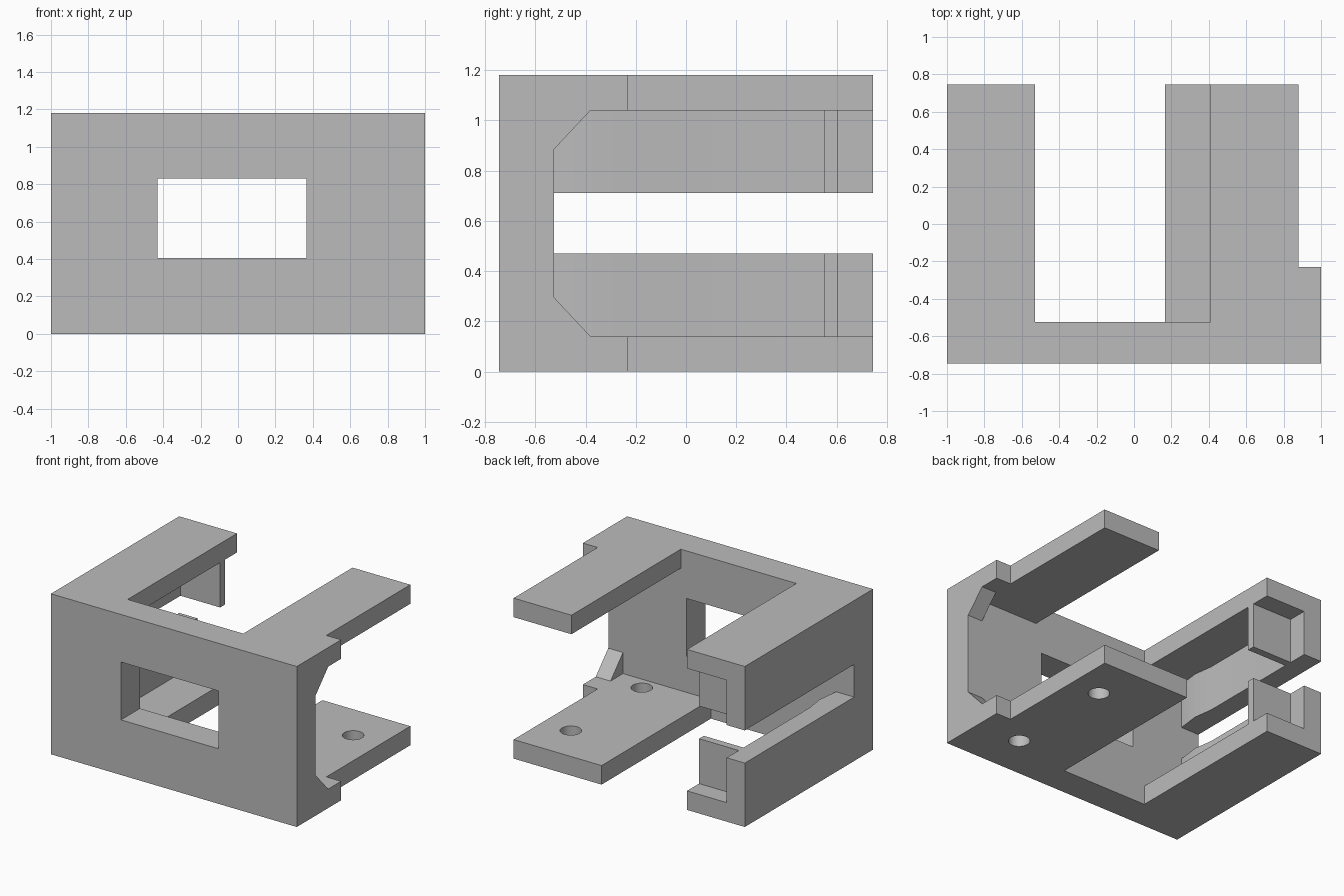
import bpy, bmesh, math
from mathutils import Vector

cube = bpy.data.objects.get("Cube")
if cube:
    bpy.data.objects.remove(cube, do_unlink=True)

grey = bpy.data.materials.new("plain_grey")
grey.use_nodes = True
COLOUR = (0.5, 0.5, 0.5, 1)
grey.diffuse_color = COLOUR
grey.node_tree.nodes["Principled BSDF"].inputs["Base Color"].default_value = COLOUR

# Overall size and shared levels
BACK, FRONT, HEIGHT = 0.745, -0.745, 1.18
PANEL = -0.525            # rear face of the front panel
FLOOR, CEILING = 0.14, 1.04
WALL, ARM, OUT = -0.853, -0.53, 1.3


def prism(name, outline, low, high, axis="z"):
    """Extrude a closed outline along x (outline in y, z) or z (outline in x, y)."""
    def place(a, b, depth):
        return Vector((depth, a, b)) if axis == "x" else Vector((a, b, depth))
    bm = bmesh.new()
    face = bm.faces.new([bm.verts.new(place(a, b, low)) for a, b in outline])
    new = bmesh.ops.extrude_face_region(bm, geom=[face])["geom"]
    shift = place(0, 0, high - low)
    bmesh.ops.translate(bm, vec=shift,
                        verts=[v for v in new if isinstance(v, bmesh.types.BMVert)])
    bmesh.ops.recalc_face_normals(bm, faces=bm.faces)
    mesh = bpy.data.meshes.new(name)
    bm.to_mesh(mesh)
    bm.free()
    mesh.materials.append(grey)
    obj = bpy.data.objects.new(name, mesh)
    bpy.context.collection.objects.link(obj)
    return obj


def box(name, x0, x1, y0, y1, z0, z1):
    return prism(name, [(x0, y0), (x1, y0), (x1, y1), (x0, y1)], z0, z1)


def cut(body, cutter):
    cutter.hide_render = True
    mod = body.modifiers.new(cutter.name, "BOOLEAN")
    mod.operation, mod.solver, mod.object = "DIFFERENCE", "EXACT", cutter
    bpy.context.view_layer.update()
    graph = bpy.context.evaluated_depsgraph_get()
    mesh = bpy.data.meshes.new_from_object(body.evaluated_get(graph))
    body.modifiers.clear()
    body.data = mesh
    bpy.data.objects.remove(cutter, do_unlink=True)


bracket = box("bracket_body", -1, 1, FRONT, BACK, 0, HEIGHT)

# Inner chamber, leaving the side wall with its slight swelling and the rear lip
cut(bracket, prism("chamber_cutter", [
    (0.88, PANEL), (0.88, OUT), (WALL, OUT), (WALL, 0.605), (ARM, 0.605),
    (ARM, 0.55), (WALL, 0.55), (WALL, -0.22), (WALL + 0.02, -0.36),
    (WALL, PANEL)], FLOOR, CEILING))

# Open side with two angled corner braces and short steps on the arms
lower = [(PANEL, 0.295), (-0.38, FLOOR), (-0.23, FLOOR), (-0.23, -0.1), (OUT, -0.1)]
upper = [(y, HEIGHT - z) for y, z in reversed(lower)]
cut(bracket, prism("side_cutter", lower + upper, 0.88, OUT, "x"))

# Gaps between the arms, above and below
cut(bracket, box("top_gap_cutter", ARM, 0.41, PANEL, OUT, 0.9, OUT))
cut(bracket, box("bottom_gap_cutter", ARM, 0.165, PANEL, OUT, -0.1, 0.25))

# Long slot through the side wall and lip
cut(bracket, box("slot_cutter", -OUT, -0.4, PANEL, OUT, 0.47, 0.71))

# Window through the front panel
cut(bracket, box("window_cutter", -0.43, 0.365, -OUT, -0.4, 0.405, 0.83))

# Screw holes in the lower arm
for y in (-0.415, 0.41):
    ring = [(0.65 + 0.072 * math.cos(math.tau * i / 32),
             y + 0.072 * math.sin(math.tau * i / 32)) for i in range(32)]
    cut(bracket, prism("hole_cutter", ring, -0.1, 0.3))

# Keep flat faces crisp and round the hole walls
bpy.ops.object.select_all(action="DESELECT")
bracket.select_set(True)
bpy.context.view_layer.objects.active = bracket
bpy.ops.object.shade_smooth_by_angle(angle=math.radians(20))
